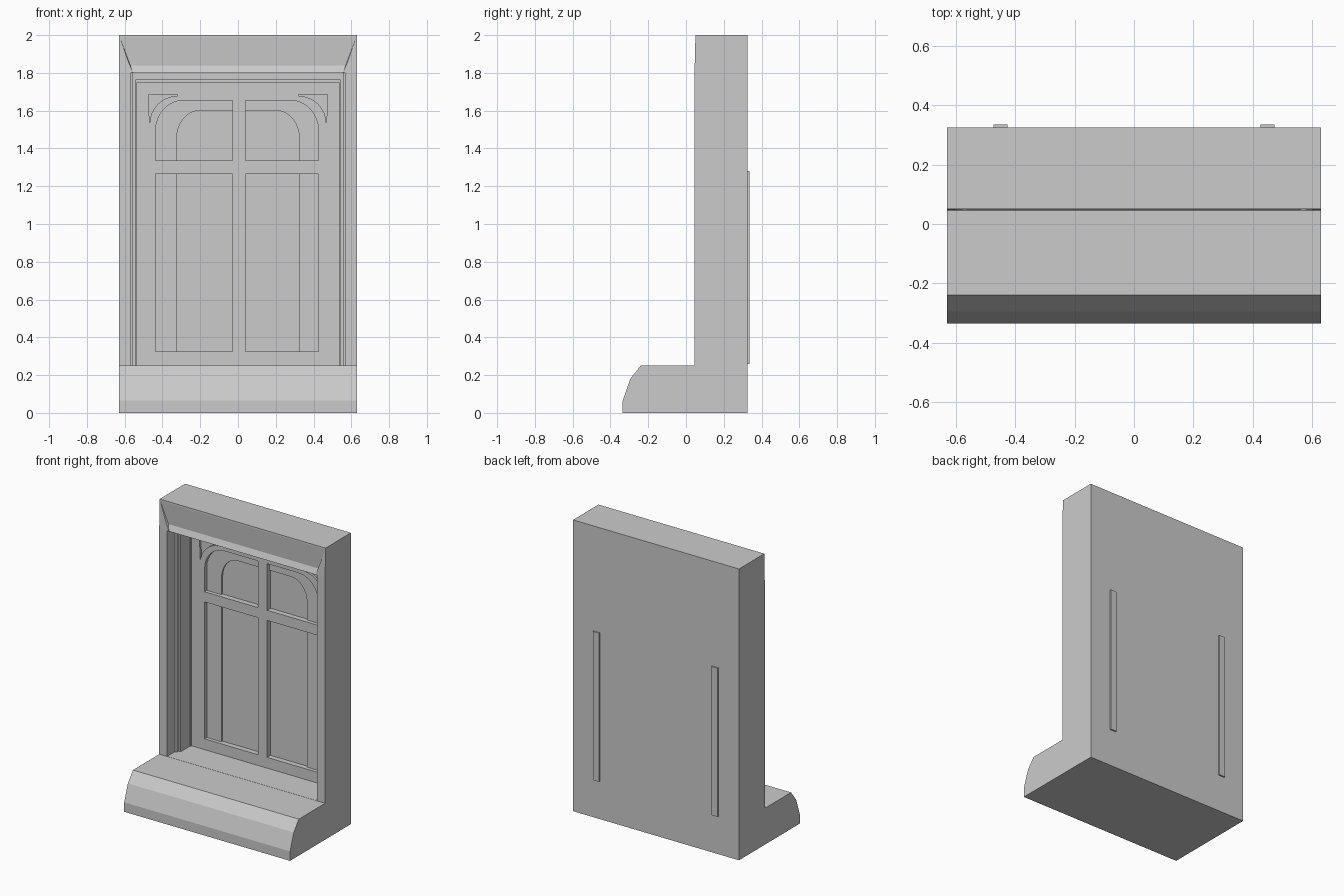
import bpy, bmesh, math

if "Cube" in bpy.data.objects:
    bpy.data.objects.remove(bpy.data.objects["Cube"])

def finish(name, bm):
    bmesh.ops.recalc_face_normals(bm, faces=bm.faces)
    me = bpy.data.meshes.new(name)
    bm.to_mesh(me)
    bm.free()
    ob = bpy.data.objects.new(name, me)
    bpy.context.collection.objects.link(ob)
    return ob

def prism(name, pts, place, a, b):
    """Extrude a 2D outline from a to b; place maps (u, v, depth) to xyz."""
    bm = bmesh.new()
    f = bm.faces.new([bm.verts.new(place(u, v, a)) for u, v in pts])
    r = bmesh.ops.extrude_face_region(bm, geom=[f])
    shift = [q - p for p, q in zip(place(0, 0, a), place(0, 0, b))]
    bmesh.ops.translate(bm, vec=shift,
                        verts=[e for e in r['geom'] if isinstance(e, bmesh.types.BMVert)])
    return finish(name, bm)

side = lambda u, v, d: (d, u, v)     # outline in y-z
front = lambda u, v, d: (u, d, v)    # outline in x-z

def rect(x0, x1, z0, z1):
    return [(x0, z0), (x1, z0), (x1, z1), (x0, z1)]

def arc(cx, cz, rx, rz, n=8):
    """Quarter ellipse from the side round to the top."""
    return [(cx + rx * math.cos(i * math.pi / 2 / n), cz + rz * math.sin(i * math.pi / 2 / n))
            for i in range(n + 1)]

def arched(s, outer, inner, z0, z1, rx, rz):
    """Pane with one rounded upper outer corner; s is the side of the centre line."""
    return [(inner, z0), (outer, z0)] + arc(outer - s * rx, z1 - rz, s * rx, rz) + [(inner, z1)]

# wall and stepped base in one solid
body = prism("wall_and_base", [(-.335, 0), (-.335, .065), (-.295, .18), (-.24, .25), (.045, .25),
             (.045, 1.8), (.05, 2), (.325, 2), (.325, 0)], side, -.63, .63)

def cut(tool):
    m = body.modifiers.new("cut", 'BOOLEAN')
    m.operation, m.solver, m.object = 'DIFFERENCE', 'EXACT', tool
    bpy.context.view_layer.objects.active = body
    bpy.ops.object.modifier_apply(modifier=m.name)
    bpy.data.objects.remove(tool)

def recess(pts, depth):
    cut(prism("cutter", pts, front, -.01, depth))

# hollowed lintel face with mitred ends
bm = bmesh.new()
for x, y, z in [(.63, .049, 2), (.57, .06, 1.84), (.556, .044, 1.8), (.6, .03, 1.9)]:
    for s in (-1, 1):
        bm.verts.new((s * x, y, z))
bmesh.ops.convex_hull(bm, input=bm.verts)
cut(finish("cutter", bm))

# stepped door opening
for half, top, depth in [(.57, 1.8, .13), (.555, 1.8, .15), (.54, 1.765, .25), (.535, 1.75, .26)]:
    recess(rect(-half, half, .251, top), depth)

for s, outer, inner in [(-1, -.436, -.03), (1, .426, .04)]:
    # window panes
    recess(rect(*sorted((outer, inner)), .325, 1.265), .285)
    recess(arched(s, outer, inner, 1.335, 1.655, .15, .16), .285)
    # deeper inner field of each pane
    recess(rect(*sorted((s * .325, inner)), .325, 1.265), .297)
    recess(arched(s, s * .325, inner, 1.335, 1.6, .12, .15), .297)
    # corner spandrel
    recess([(s * .475, 1.685)] + arc(s * .32, 1.53, s * .148, .148) + [(s * .32, 1.685)], .275)
    # back strips
    prism("back_strip", rect(s * .45 - .023, s * .45 + .023, .26, 1.28), front, .325, .335)
